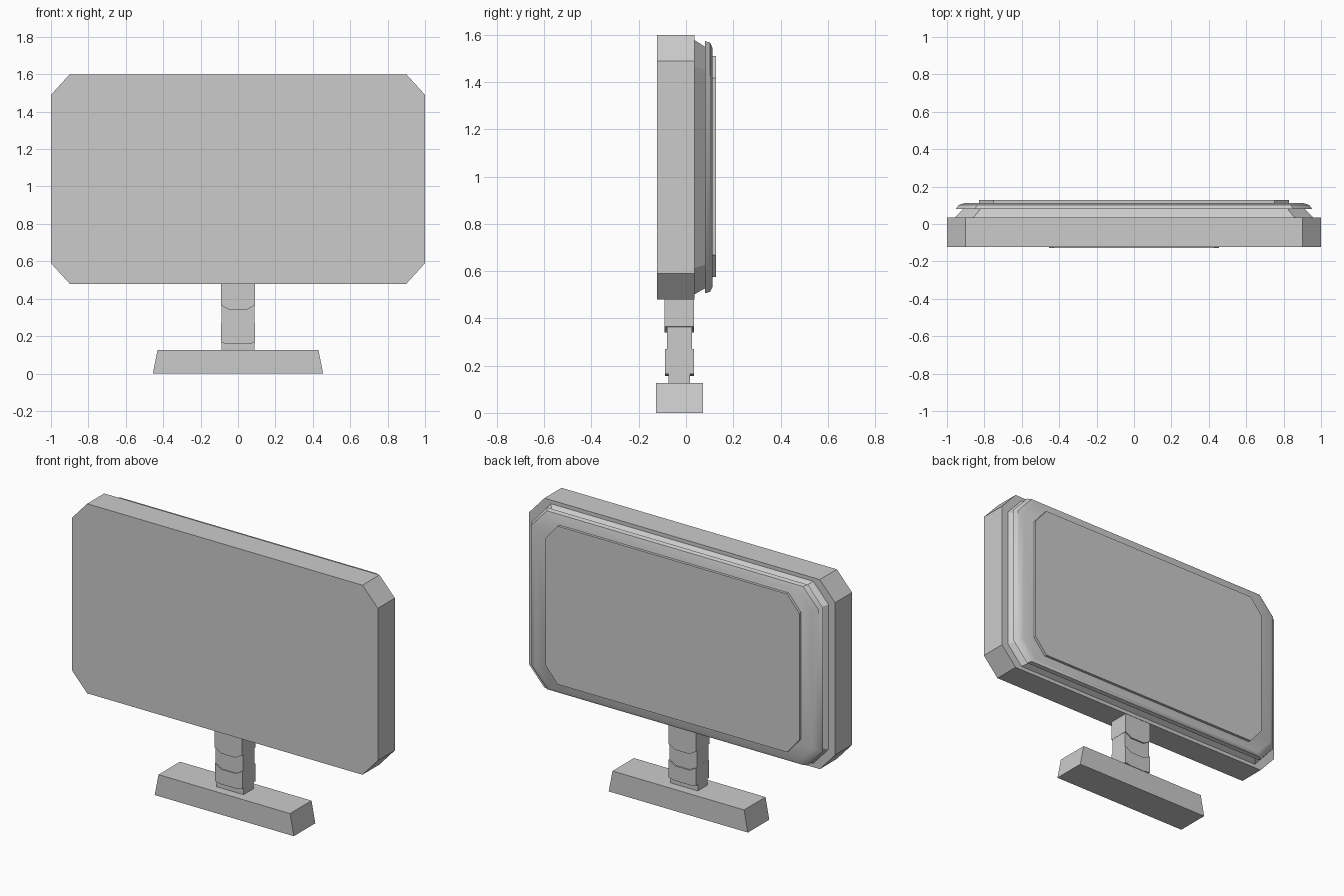
import bpy, bmesh, math

if "Cube" in bpy.data.objects:
    bpy.data.objects.remove(bpy.data.objects["Cube"])


def octagon(hx, z0, z1, cx, cz):
    """Chamfered rectangle in the xz plane."""
    return [(-hx + cx, z0), (hx - cx, z0), (hx, z0 + cz), (hx, z1 - cz),
            (hx - cx, z1), (-hx + cx, z1), (-hx, z1 - cz), (-hx, z0 + cz)]


def loft(name, rings, smooth=False):
    """Skin a series of (y, xz outline) rings and cap both ends."""
    bm = bmesh.new()
    loops = [[bm.verts.new((x, y, z)) for x, z in outline] for y, outline in rings]
    for a, b in zip(loops, loops[1:]):
        n = len(a)
        for i in range(n):
            j = (i + 1) % n
            bm.faces.new((a[i], a[j], b[j], b[i]))
    bm.faces.new(loops[0])
    bm.faces.new(loops[-1])
    bmesh.ops.recalc_face_normals(bm, faces=bm.faces)
    mesh = bpy.data.meshes.new(name)
    bm.to_mesh(mesh)
    bm.free()
    ob = bpy.data.objects.new(name, mesh)
    bpy.context.collection.objects.link(ob)
    if smooth:
        bpy.ops.object.select_all(action='DESELECT')
        ob.select_set(True)
        bpy.context.view_layer.objects.active = ob
        bpy.ops.object.shade_smooth_by_angle(angle=math.radians(35))
    return ob


def slab(name, y0, y1, outline):
    return loft(name, [(y0, outline), (y1, outline)])


# Screen housing
slab("screen_housing", -0.123, 0.036, octagon(1.0, 0.48, 1.60, 0.10, 0.11))

# Tapered neck between the housing and the back shell
loft("back_taper", [
    (0.036, octagon(0.957, 0.502, 1.578, 0.10, 0.11)),
    (0.080, octagon(0.912, 0.527, 1.550, 0.09, 0.10))])

# Back shell with a rounded rim
loft("back_shell", [
    (0.080, octagon(0.953, 0.506, 1.574, 0.10, 0.11)),
    (0.102, octagon(0.937, 0.513, 1.567, 0.10, 0.11)),
    (0.112, octagon(0.905, 0.532, 1.545, 0.09, 0.10))], smooth=True)

# Raised rear panel
slab("rear_panel", 0.105, 0.128, octagon(0.83, 0.575, 1.51, 0.08, 0.093))

# Stand: collar, sleeve and inner core
slab("stand_collar", -0.09, 0.034,
     [(-0.09, 0.365), (-0.045, 0.34), (0.045, 0.34), (0.09, 0.365),
      (0.09, 0.50), (-0.09, 0.50)])
slab("stand_core", -0.081, 0.026,
     [(-0.089, 0.20), (0.089, 0.20), (0.089, 0.40), (-0.089, 0.40)])
slab("stand_sleeve", -0.088, 0.034,
     [(-0.09, 0.165), (-0.05, 0.157), (0.05, 0.157), (0.09, 0.165),
      (0.09, 0.27), (0.045, 0.245), (-0.045, 0.245), (-0.09, 0.27)])
slab("stand_foot", -0.075, 0.017,
     [(-0.089, 0.12), (0.089, 0.12), (0.089, 0.20), (-0.089, 0.20)])

# Base with slanted ends
slab("base", -0.128, 0.072,
     [(-0.455, 0.0), (0.455, 0.0), (0.43, 0.127), (-0.43, 0.127)])
